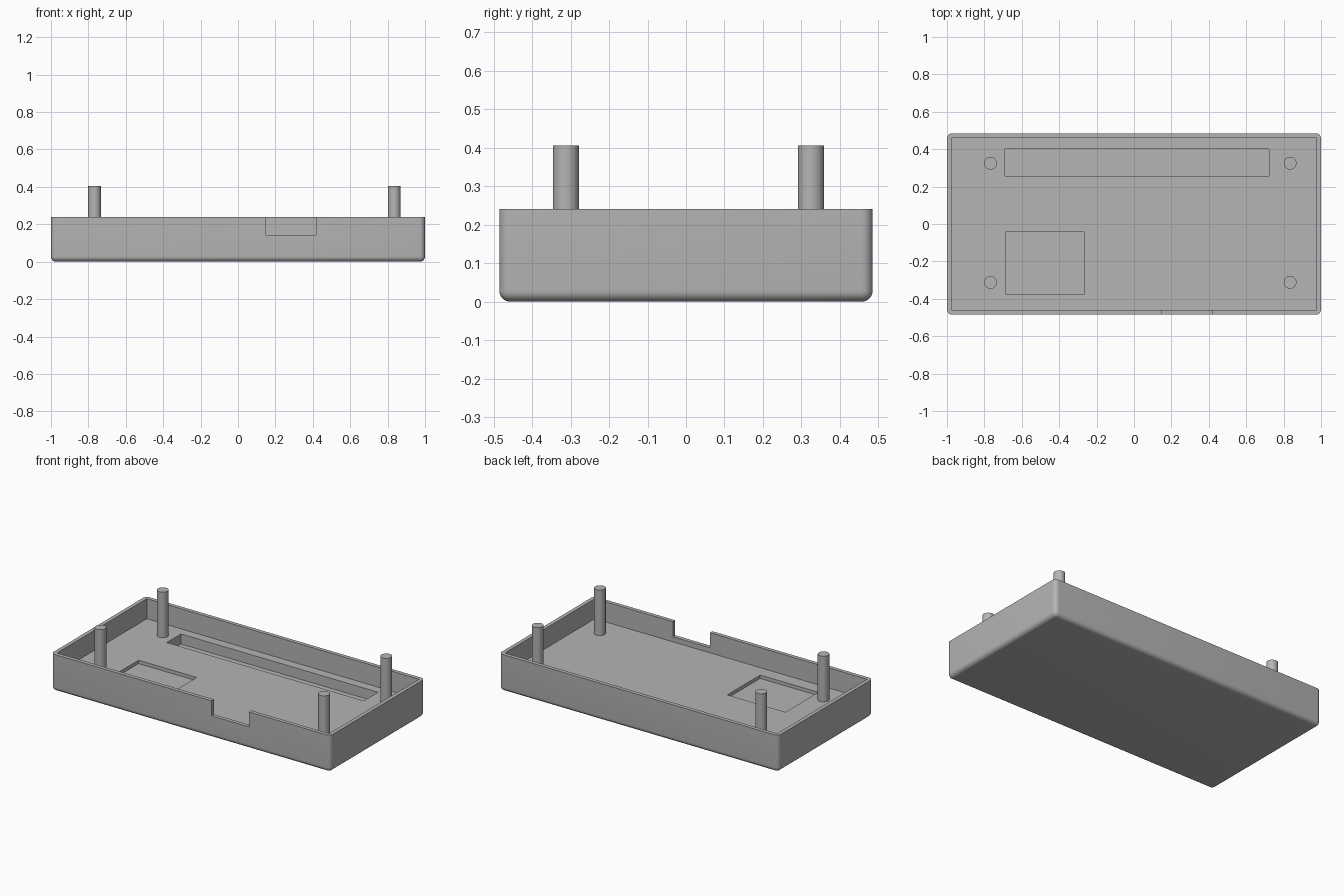
import bpy
import bmesh

cube = bpy.data.objects.get("Cube")
if cube:
    bpy.data.objects.remove(cube, do_unlink=True)

HALF_X, HALF_Y, RIM = 1.0, 0.485, 0.24
WALL, FLOOR = 0.025, 0.11

grey = bpy.data.materials.new("plain grey")
grey.use_nodes = True
grey.diffuse_color = (0.46, 0.46, 0.46, 1)
grey.node_tree.nodes["Principled BSDF"].inputs["Base Color"].default_value = (0.46, 0.46, 0.46, 1)


def box(name, low, high):
    """Axis-aligned box between two corners."""
    bm = bmesh.new()
    bmesh.ops.create_cube(bm, size=1)
    for v in bm.verts:
        v.co = [high[i] if v.co[i] > 0 else low[i] for i in range(3)]
    mesh = bpy.data.meshes.new(name)
    bm.to_mesh(mesh)
    bm.free()
    mesh.materials.append(grey)
    obj = bpy.data.objects.new(name, mesh)
    bpy.context.collection.objects.link(obj)
    return obj


def activate(obj):
    bpy.ops.object.select_all(action='DESELECT')
    obj.select_set(True)
    bpy.context.view_layer.objects.active = obj


def cut(target, name, low, high):
    """Subtract a box from the target and discard the cutter."""
    cutter = box(name, low, high)
    cutter.hide_render = True
    activate(target)
    mod = target.modifiers.new(name, 'BOOLEAN')
    mod.operation, mod.solver, mod.object = 'DIFFERENCE', 'EXACT', cutter
    bpy.ops.object.modifier_apply(modifier=mod.name)
    bpy.data.objects.remove(cutter, do_unlink=True)


# Tray: solid block, rounded on the bottom and upright edges only
tray = box("tray", (-HALF_X, -HALF_Y, 0), (HALF_X, HALF_Y, RIM))
bm = bmesh.new()
bm.from_mesh(tray.data)
edges = [e for e in bm.edges if min(v.co.z for v in e.verts) < RIM / 2]
bmesh.ops.bevel(bm, geom=edges, offset=0.028, segments=8, profile=0.5, affect='EDGES')
bm.to_mesh(tray.data)
bm.free()

# Cavity, floor recesses and the notch in the front wall
ix, iy = HALF_X - WALL, HALF_Y - WALL
cut(tray, "cavity", (-ix, -iy, FLOOR), (ix, iy, 0.5))
cut(tray, "long_slot", (-0.69, 0.257, 0.045), (0.722, 0.402, 0.2))
cut(tray, "square_recess", (-0.685, -0.376, 0.088), (-0.268, -0.04, 0.2))
cut(tray, "front_notch", (0.15, -0.6, 0.143), (0.417, -0.44, 0.5))
activate(tray)
bpy.ops.object.shade_smooth_by_angle()

# Four round posts standing on the floor
TOP, BURIED = 0.405, FLOOR - 0.01
for side, x in (("right", -0.767), ("left", 0.835)):
    for end, y in (("front", -0.312), ("back", 0.325)):
        bpy.ops.mesh.primitive_cylinder_add(vertices=40, radius=0.034, depth=TOP - BURIED,
                                            location=(x, y, (TOP + BURIED) / 2))
        post = bpy.context.object
        post.name = f"{end}_{side}_post"
        post.data.materials.append(grey)
        bpy.ops.object.shade_smooth_by_angle()
